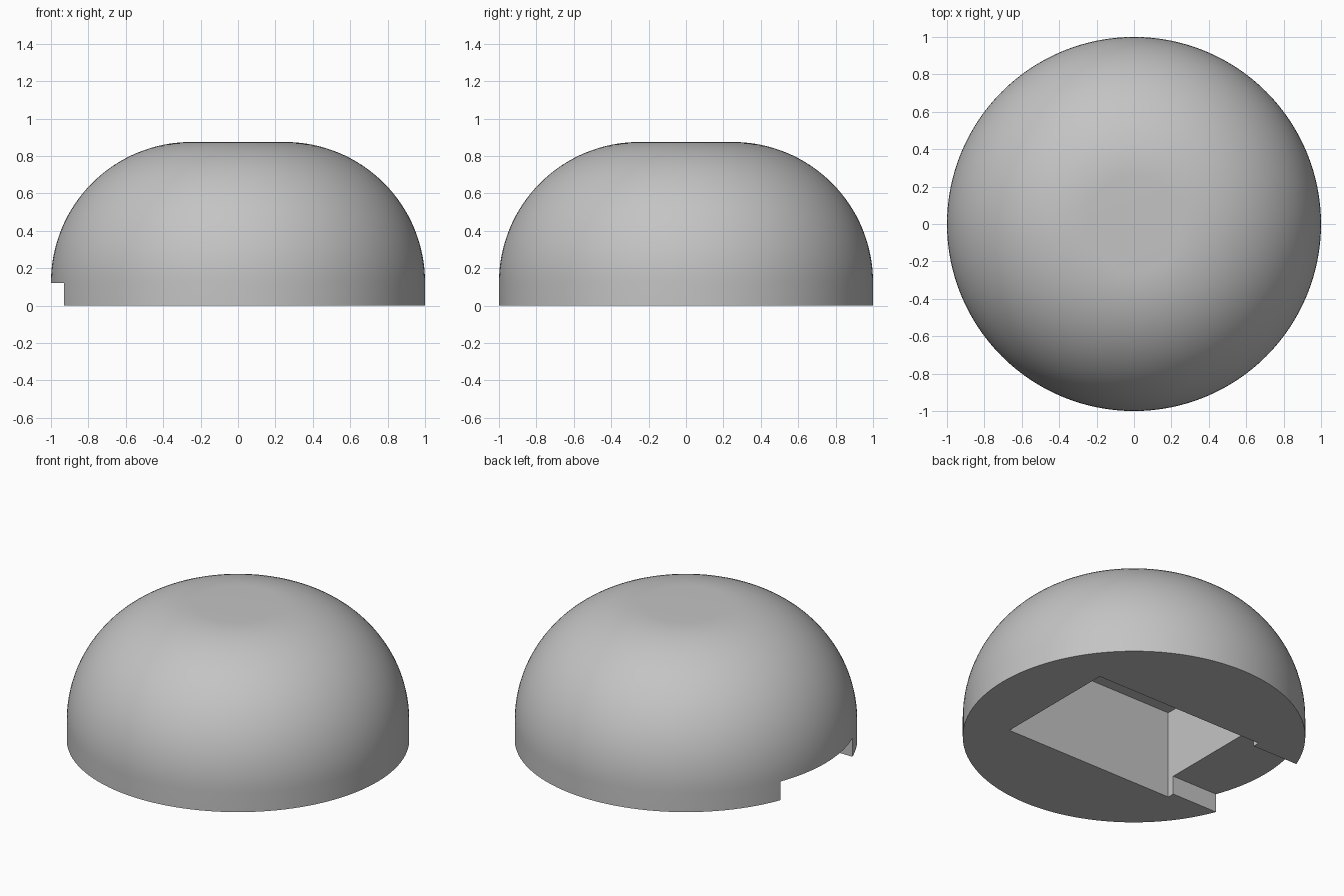
import bpy, bmesh, math

cube = bpy.data.objects.get("Cube")
if cube:
    bpy.data.objects.remove(cube, do_unlink=True)

# Single grey material
grey = bpy.data.materials.new("light_grey")
grey.use_nodes = True
colour = (0.55, 0.55, 0.55, 1)
grey.diffuse_color = colour
grey.node_tree.nodes["Principled BSDF"].inputs["Base Color"].default_value = colour

SEGMENTS = 128
FILLET = 0.75       # radius of the rounded shoulder
SHOULDER = 0.125    # height where the rounding starts
ARC_STEPS = 32


def make_object(name, bm):
    mesh = bpy.data.meshes.new(name)
    bmesh.ops.recalc_face_normals(bm, faces=bm.faces)
    bm.to_mesh(mesh)
    bm.free()
    obj = bpy.data.objects.new(name, mesh)
    bpy.context.collection.objects.link(obj)
    mesh.materials.append(grey)
    return obj


def box(name, x0, x1, half_y, z0, z1):
    bm = bmesh.new()
    bmesh.ops.create_cube(bm, size=1)
    for v in bm.verts:
        v.co.x = x1 if v.co.x > 0 else x0
        v.co.y = half_y if v.co.y > 0 else -half_y
        v.co.z = z1 if v.co.z > 0 else z0
    return make_object(name, bm)


# Dome body: straight base, rounded shoulder, flat top
profile = [(1, 0)]
for i in range(ARC_STEPS + 1):
    a = math.pi / 2 * i / ARC_STEPS
    profile.append((1 - FILLET + FILLET * math.cos(a), SHOULDER + FILLET * math.sin(a)))

bm = bmesh.new()
rings = []
for r, z in profile:
    angles = [2 * math.pi * k / SEGMENTS for k in range(SEGMENTS)]
    rings.append([bm.verts.new((r * math.cos(a), r * math.sin(a), z)) for a in angles])
for low, high in zip(rings, rings[1:]):
    for k in range(SEGMENTS):
        n = (k + 1) % SEGMENTS
        bm.faces.new((low[k], low[n], high[n], high[k]))
bm.faces.new(rings[0][::-1])
bm.faces.new(rings[-1])
dome = make_object("dome_body", bm)

# Underside pocket and the side slot leading into it
cutters = [
    box("pocket_cutter", -0.605, 0.605, 0.41, -0.2, 0.567),
    box("slot_cutter", -1.2, -0.5, 0.365, -0.1, 0.12),
]
for cutter in cutters:
    cutter.hide_render = True
    cut = dome.modifiers.new(cutter.name, "BOOLEAN")
    cut.operation = "DIFFERENCE"
    cut.solver = "EXACT"
    cut.object = cutter

bpy.context.view_layer.objects.active = dome
for obj in bpy.context.selected_objects:
    obj.select_set(False)
dome.select_set(True)
for cutter in cutters:
    bpy.ops.object.modifier_apply(modifier=cutter.name)
    bpy.data.objects.remove(cutter, do_unlink=True)
bpy.ops.object.shade_smooth_by_angle(angle=math.radians(30))
